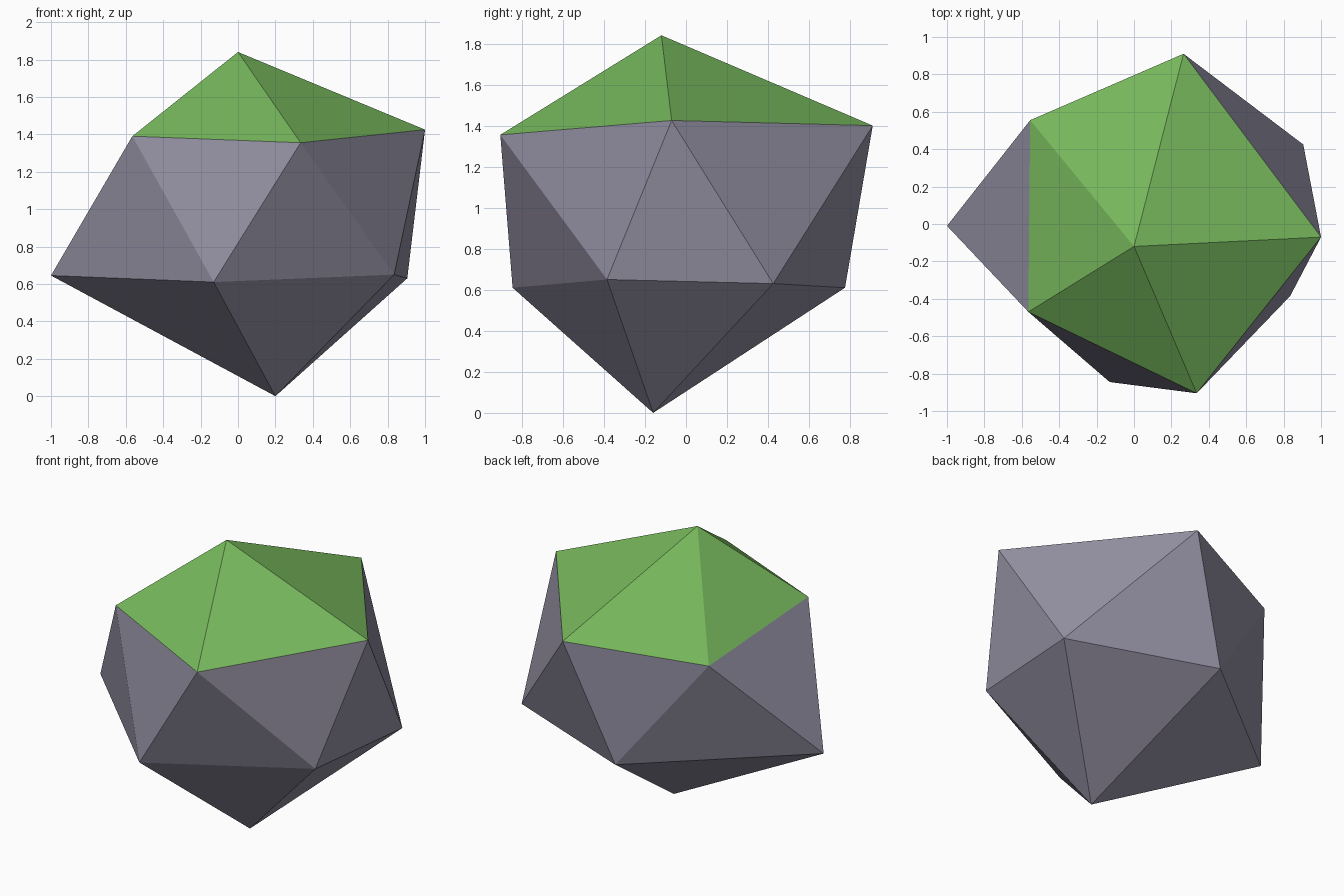
import bpy, bmesh

if "Cube" in bpy.data.objects:
    bpy.data.objects.remove(bpy.data.objects["Cube"])


def material(name, color):
    m = bpy.data.materials.new(name)
    m.diffuse_color = (*color, 1)
    m.use_nodes = True
    m.node_tree.nodes["Principled BSDF"].inputs["Base Color"].default_value = m.diffuse_color
    return m


# Uneven boulder: peak, foot and two staggered five-corner rings
peak = (0.0, -0.12, 1.84)
foot = (0.2, -0.16, 0.0)
upper_ring = [(-0.565, -0.47, 1.39), (0.335, -0.905, 1.355), (1.0, -0.07, 1.425),
              (0.265, 0.91, 1.40), (-0.555, 0.555, 1.32)]
lower_ring = [(-0.13, -0.845, 0.61), (0.835, -0.385, 0.65), (0.905, 0.425, 0.63),
              (-0.025, 0.775, 0.61), (-1.0, -0.01, 0.645)]

bm = bmesh.new()
top, bottom = bm.verts.new(peak), bm.verts.new(foot)
up = [bm.verts.new(p) for p in upper_ring]
low = [bm.verts.new(p) for p in lower_ring]
for i in range(5):
    j = (i + 1) % 5
    cap = bm.faces.new((top, up[i], up[j]))        # mossy cap
    cap.material_index = 1
    bm.faces.new((up[i], low[i], up[j]))           # stone band
    bm.faces.new((up[j], low[i], low[j]))
    bm.faces.new((bottom, low[j], low[i]))         # stone underside
bmesh.ops.recalc_face_normals(bm, faces=bm.faces[:])

mesh = bpy.data.meshes.new("mossy_rock")
bm.to_mesh(mesh)
bm.free()
mesh.materials.append(material("stone_grey", (0.296, 0.279, 0.366)))
mesh.materials.append(material("moss_green", (0.181, 0.474, 0.107)))
bpy.context.collection.objects.link(bpy.data.objects.new("mossy_rock", mesh))
